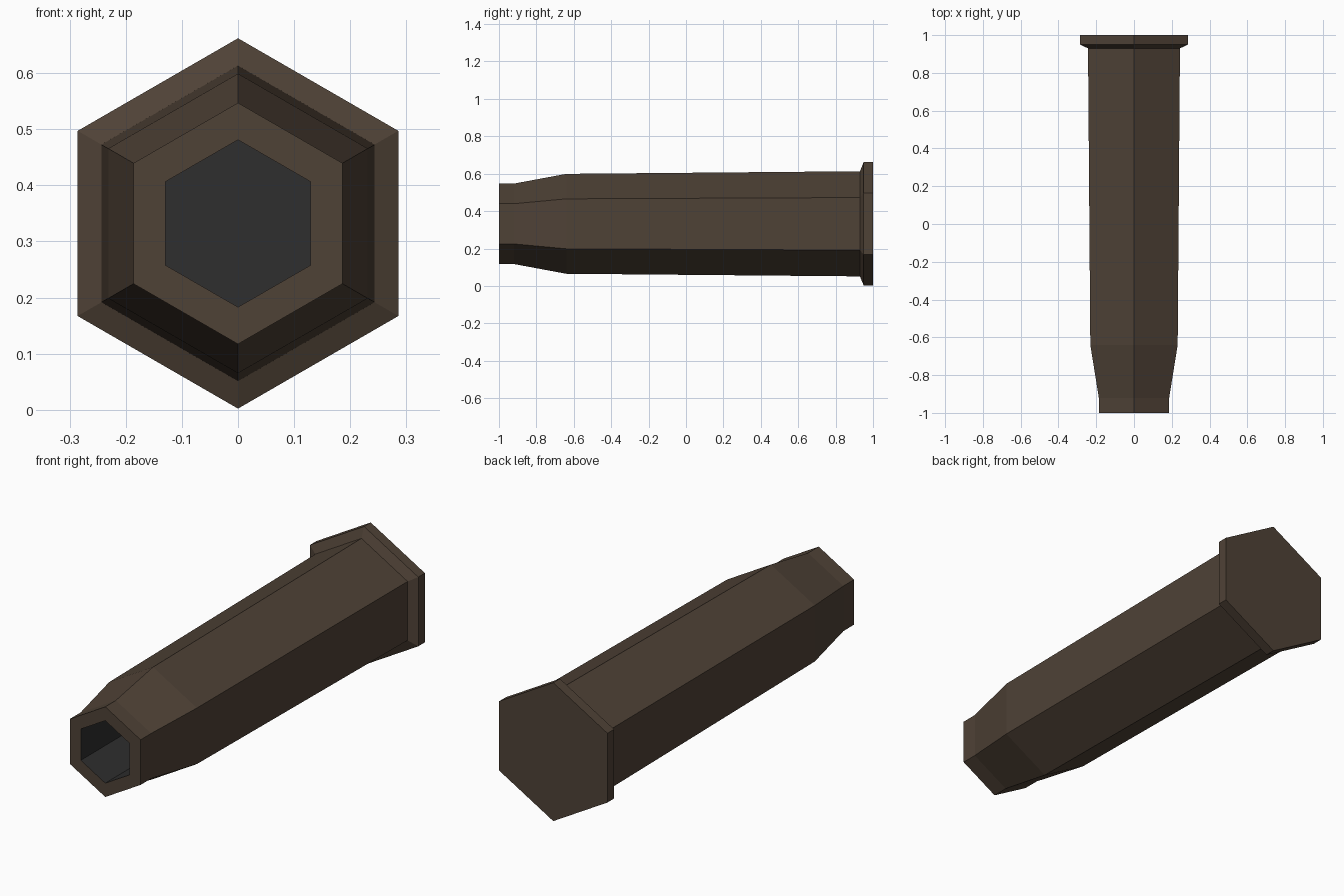
import bpy, bmesh, math

if "Cube" in bpy.data.objects:
    bpy.data.objects.remove(bpy.data.objects["Cube"])

CZ = 0.332  # height of the casing axis


def material(name, color):
    m = bpy.data.materials.new(name)
    m.diffuse_color = (*color, 1)
    m.use_nodes = True
    m.node_tree.nodes["Principled BSDF"].inputs["Base Color"].default_value = m.diffuse_color
    return m


brown = material("dark brown", (0.078, 0.054, 0.037))
grey = material("dark grey", (0.028, 0.028, 0.028))


def hex_lathe(name, profile, mats, rule):
    """Sweep (y, radius) points round the y axis with six flat sides."""
    bm = bmesh.new()
    rings = []
    for y, r in profile:
        rings.append([bm.verts.new((r * math.sin(i * math.pi / 3), y,
                                    CZ + r * math.cos(i * math.pi / 3)))
                      for i in range(6)])
    for a, b in zip(rings, rings[1:]):
        for i in range(6):
            j = (i + 1) % 6
            bm.faces.new((a[i], a[j], b[j], b[i]))
    bm.faces.new(rings[0])
    bm.faces.new(rings[-1])
    bmesh.ops.recalc_face_normals(bm, faces=bm.faces)
    for f in bm.faces:
        f.material_index = rule(f)
    me = bpy.data.meshes.new(name)
    bm.to_mesh(me)
    bm.free()
    for m in mats:
        me.materials.append(m)
    ob = bpy.data.objects.new(name, me)
    bpy.context.collection.objects.link(ob)
    return ob


def is_bore(f):
    # Bore faces are those whose corners all lie on the narrow inner radius
    return int(all(math.hypot(v.co.x, v.co.z - CZ) < 0.16 for v in f.verts))


# Hollow casing: bore, mouth, neck, shoulder, body, flared rim, flat base
hex_lathe("casing", [(0.5, 0.149), (-1, 0.149), (-1, 0.215), (-0.92, 0.215),
                     (-0.64, 0.267), (0.93, 0.281), (0.95, 0.33), (1, 0.33)],
          [brown, grey], is_bore)
